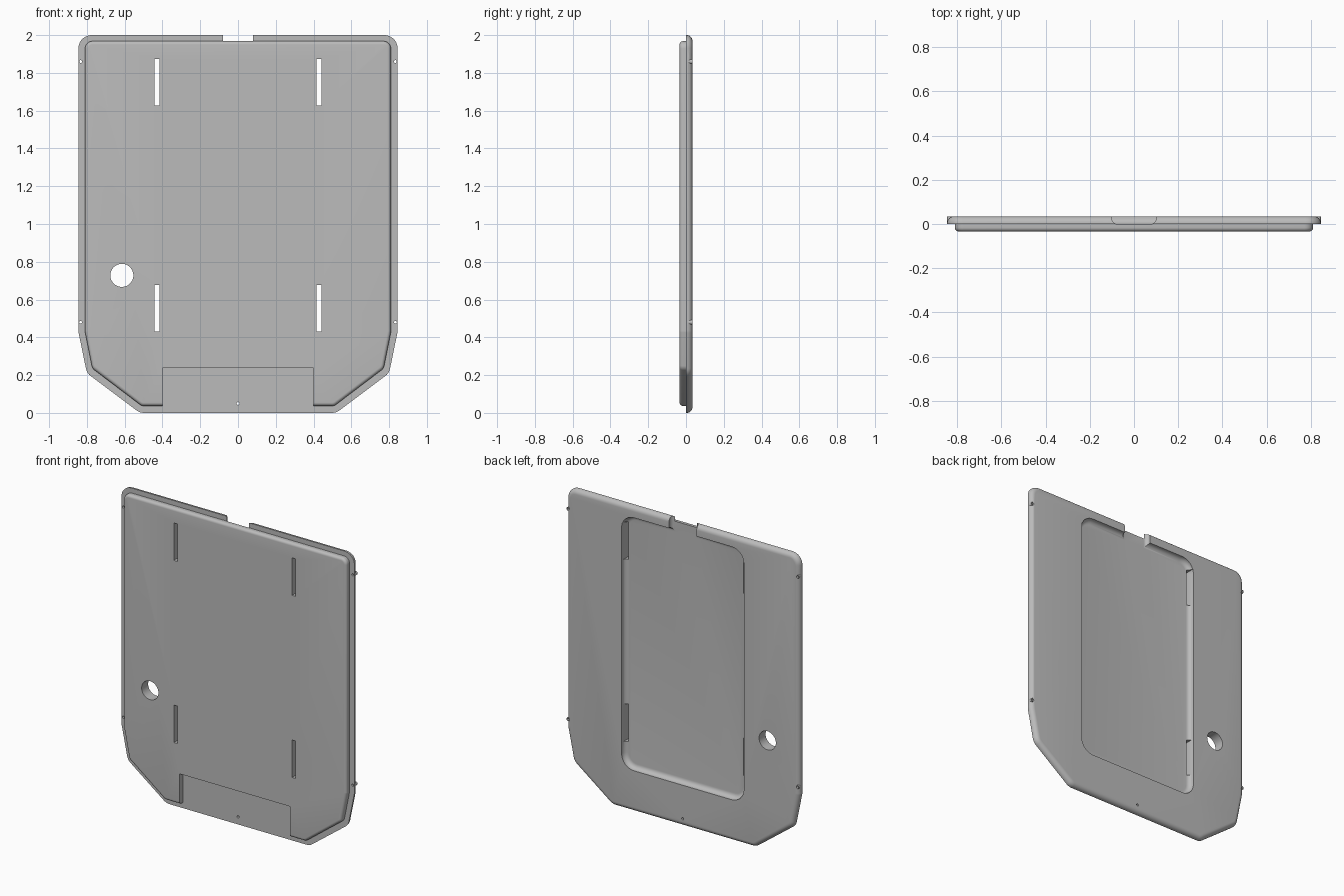
import bpy, bmesh, math
from mathutils import Vector, Matrix

if "Cube" in bpy.data.objects:
    bpy.data.objects.remove(bpy.data.objects["Cube"], do_unlink=True)

grey = bpy.data.materials.new("plain_grey")
grey.use_nodes = True
grey.diffuse_color = (0.5, 0.5, 0.5, 1)
grey.node_tree.nodes["Principled BSDF"].inputs["Base Color"].default_value = (0.5, 0.5, 0.5, 1)


def make_object(name, bm):
    bmesh.ops.recalc_face_normals(bm, faces=bm.faces)
    mesh = bpy.data.meshes.new(name)
    bm.to_mesh(mesh)
    bm.free()
    mesh.materials.append(grey)
    obj = bpy.data.objects.new(name, mesh)
    bpy.context.collection.objects.link(obj)
    return obj


def rounded_outline(corners, radius, inset, steps=8):
    """Convex counter-clockwise outline with rounded corners, shrunk by inset."""
    points = []
    count = len(corners)
    for i, corner in enumerate(corners):
        v = Vector(corner)
        d1 = (v - Vector(corners[i - 1])).normalized()
        d2 = (Vector(corners[(i + 1) % count]) - v).normalized()
        n1, n2 = Vector((-d1.y, d1.x)), Vector((-d2.y, d2.x))
        centre = v + (n1 + n2) * radius / (1 + n1.dot(n2))
        points += [centre - n1.slerp(n2, k / steps) * (radius - inset) for k in range(steps + 1)]
    return points


def rounded_slab(name, corners, radius, y_open, y_end, fillet, steps=6):
    """Slab along y whose rim at y_end is rounded over."""
    side = 1 if y_end > y_open else -1
    layers = [(y_open, 0)]
    for k in range(steps + 1):
        a = math.pi / 2 * k / steps
        layers.append((y_end - side * fillet * (1 - math.sin(a)), fillet * (1 - math.cos(a))))
    bm = bmesh.new()
    rings = [[bm.verts.new((p.x, y, p.y)) for p in rounded_outline(corners, radius, inset)]
             for y, inset in layers]
    for low, high in zip(rings, rings[1:]):
        for i in range(len(low)):
            bm.faces.new((low[i - 1], low[i], high[i], high[i - 1]))
    bm.faces.new(rings[0])
    bm.faces.new(rings[-1])
    return make_object(name, bm)


def box(name, x0, x1, y0, y1, z0, z1):
    bm = bmesh.new()
    bmesh.ops.create_cube(bm, size=1)
    bmesh.ops.scale(bm, vec=(x1 - x0, y1 - y0, z1 - z0), verts=bm.verts)
    bmesh.ops.translate(bm, vec=((x0 + x1) / 2, (y0 + y1) / 2, (z0 + z1) / 2), verts=bm.verts)
    return make_object(name, bm)


def rod(name, x, z, radius, y0, y1, segments=24):
    bm = bmesh.new()
    place = Matrix.Translation((x, (y0 + y1) / 2, z)) @ Matrix.Rotation(math.pi / 2, 4, "X")
    bmesh.ops.create_cone(bm, cap_ends=True, segments=segments, radius1=radius,
                          radius2=radius, depth=y1 - y0, matrix=place)
    return make_object(name, bm)


def combine(target, tool, operation):
    mod = target.modifiers.new("shape", "BOOLEAN")
    mod.operation, mod.solver, mod.object = operation, "EXACT", tool
    bpy.context.view_layer.objects.active = target
    bpy.ops.object.modifier_apply(modifier=mod.name)
    bpy.data.objects.remove(tool, do_unlink=True)


def mirrored(half):
    return half + [(-x, z) for x, z in reversed(half)]


# Back plate with a rounded rear rim
HALF = 0.034
plate = rounded_slab("back_plate", mirrored([(0.52, 0), (0.8, 0.21), (0.845, 0.43), (0.845, 2)]),
                     0.07, 0, HALF, 0.03)

# Raised front panel, cut away at the bottom centre
panel = rounded_slab("front_panel",
                     mirrored([(0.51, 0.037), (0.771, 0.235), (0.81, 0.43), (0.81, 1.968)]),
                     0.04, 0.002, -HALF, 0.018)
combine(panel, box("panel_notch", -0.4, 0.4, -0.1, 0.1, -0.1, 0.238), "DIFFERENCE")
combine(plate, panel, "UNION")

# Small screw bosses on the side rims
SCREWS = [(x, z) for x in (-0.833, 0.833) for z in (0.48, 1.86)]
for x, z in SCREWS:
    combine(plate, rod("boss", x, z, 0.0115, 0.001, HALF), "UNION")

# Rear pocket and the channel leading from it through the top edge
FLOOR = -0.0005
pocket = rounded_slab("pocket", mirrored([(0.444, 0.27), (0.444, 1.93)]), 0.09, 0.1, FLOOR, 0.03)
combine(plate, pocket, "DIFFERENCE")
channel = rounded_slab("channel", mirrored([(0.1, 1.85), (0.1, 2.1)]), 0.035, 0.1, FLOOR, 0.025)
combine(plate, channel, "DIFFERENCE")

# Strap slots through the pocket floor
for x in (-0.429, 0.429):
    for z in (0.555, 1.75):
        slot = box("slot", x - 0.013, x + 0.013, -0.1, 0.1, z - 0.123, z + 0.123)
        combine(plate, slot, "DIFFERENCE")

# Large round opening and the small screw holes
combine(plate, rod("opening", -0.615, 0.728, 0.061, -0.1, 0.1, 48), "DIFFERENCE")
for x, z in SCREWS + [(0, 0.05)]:
    combine(plate, rod("screw_hole", x, z, 0.0075, -0.1, 0.1, 16), "DIFFERENCE")

# Smooth the rounded rims, keep the cut edges sharp
plate.name = "case_shell"
bpy.ops.object.select_all(action="DESELECT")
plate.select_set(True)
bpy.context.view_layer.objects.active = plate
bpy.ops.object.shade_smooth_by_angle(angle=math.radians(30))
